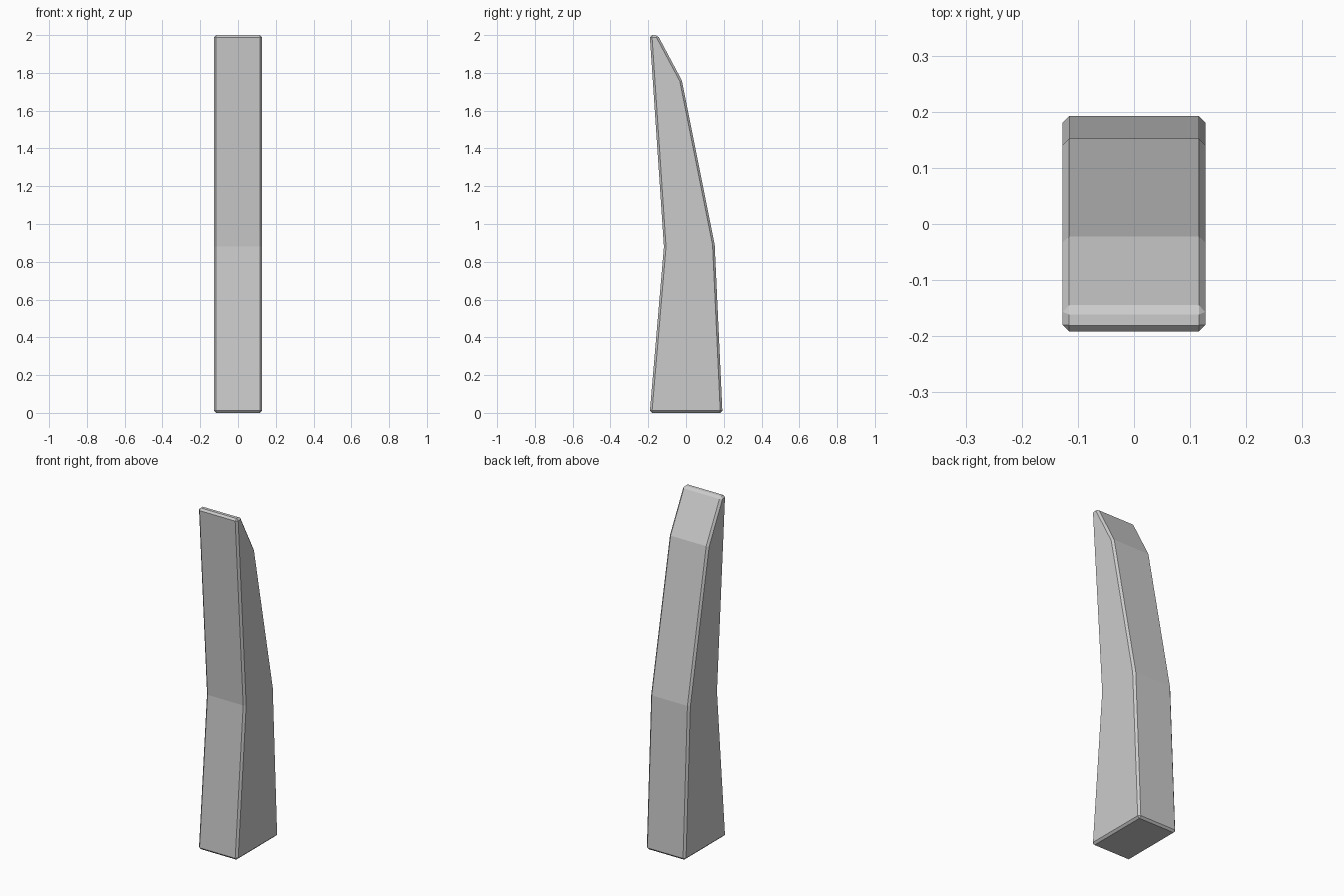
import bpy, bmesh

if "Cube" in bpy.data.objects:
    bpy.data.objects.remove(bpy.data.objects["Cube"])

# Side profile (y, z) of the curved post, counter-clockwise seen from +x
PROFILE = [(-0.192, 0), (0.193, 0), (0.152, 0.89), (-0.022, 1.76),
           (-0.150, 2.0), (-0.192, 2.0), (-0.117, 0.88)]
HALF_WIDTH = 0.127

# Extrude the profile across x
bm = bmesh.new()
face = bm.faces.new([bm.verts.new((-HALF_WIDTH, y, z)) for y, z in PROFILE])
ext = bmesh.ops.extrude_face_region(bm, geom=[face])
moved = [v for v in ext["geom"] if isinstance(v, bmesh.types.BMVert)]
bmesh.ops.translate(bm, verts=moved, vec=(2 * HALF_WIDTH, 0, 0))
bmesh.ops.recalc_face_normals(bm, faces=bm.faces)

mesh = bpy.data.meshes.new("curved_post")
bm.to_mesh(mesh)
bm.free()
post = bpy.data.objects.new("curved_post", mesh)
bpy.context.collection.objects.link(post)

# Narrow chamfer on the sharp edges only
bevel = post.modifiers.new("chamfer", "BEVEL")
bevel.width = 0.0115
bevel.segments = 1
bevel.limit_method = "ANGLE"
bevel.angle_limit = 0.6
